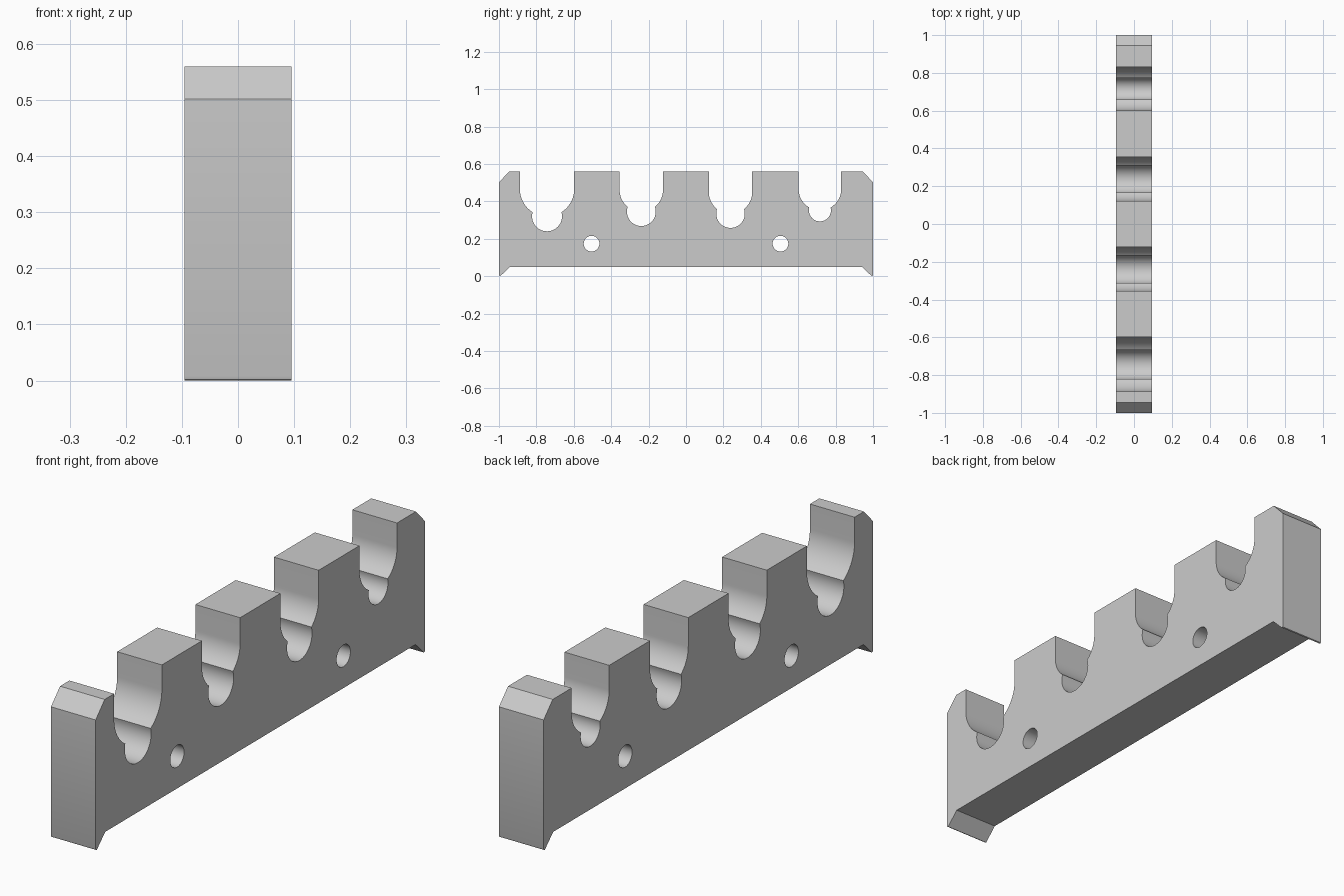
import bpy
import bmesh
from math import sin, cos, pi, acos, asin, radians

cube = bpy.data.objects.get("Cube")
if cube:
    bpy.data.objects.remove(cube, do_unlink=True)

HEIGHT = 0.56
HALF_WIDTH = 0.095
ARC_STEPS = 16

# Each slot: centre y, wide radius, narrow radius, height of narrow centre
SLOTS = [
    (-0.743, 0.145, 0.080, 0.320),
    (-0.239, 0.116, 0.077, 0.345),
    (0.238, 0.116, 0.076, 0.334),
    (0.716, 0.114, 0.059, 0.352),
]
HOLES = [-0.505, 0.505]
HOLE_RADIUS, HOLE_HEIGHT = 0.042, 0.174


def arc(cy, cz, r, start, end, steps):
    angles = [start + (end - start) * i / steps for i in range(steps + 1)]
    return [(cy + r * cos(a), cz + r * sin(a)) for a in angles]


def slot(cy, wide, narrow, low):
    """Keyhole-like notch: a round-bottomed slot with a smaller seat below."""
    high = low + wide
    meet = acos(1 - narrow ** 2 / (2 * wide ** 2))   # on the wide circle
    rise = asin(narrow / (2 * wide))                 # on the narrow circle
    pts = [(cy - wide, HEIGHT)]
    pts += arc(cy, high, wide, pi, 1.5 * pi - meet, ARC_STEPS)
    pts += arc(cy, low, narrow, pi - rise, 2 * pi + rise, ARC_STEPS * 2)[1:]
    pts += arc(cy, high, wide, 1.5 * pi + meet, 2 * pi, ARC_STEPS)[1:]
    pts.append((cy + wide, HEIGHT))
    return pts


# Side outline with chamfered top corners and small feet at both ends
end_profile = [(0.942, 0.05), (0.993, 0.0), (0.998, 0.002), (1.0, 0.008),
               (1.0, 0.502), (0.945, HEIGHT)]
outline = [(-y, z) for y, z in end_profile]
for values in SLOTS:
    outline += slot(*values)
outline += reversed(end_profile)

loops = [outline]
for y in HOLES:
    loops.append(arc(y, HOLE_HEIGHT, HOLE_RADIUS, 0, 2 * pi, 40)[:-1])

# Filled, extruded profile curve
curve = bpy.data.curves.new("rack_profile", "CURVE")
curve.dimensions = "2D"
curve.fill_mode = "BOTH"
curve.extrude = HALF_WIDTH
for pts in loops:
    spline = curve.splines.new("POLY")
    spline.points.add(len(pts) - 1)
    for point, (y, z) in zip(spline.points, pts):
        point.co = (y, z, 0, 1)
    spline.use_cyclic_u = True

rack = bpy.data.objects.new("notched_rack", curve)
bpy.context.collection.objects.link(rack)
rack.rotation_euler = (radians(90), 0, radians(90))

# Turn into a clean welded mesh
bpy.ops.object.select_all(action="DESELECT")
rack.select_set(True)
bpy.context.view_layer.objects.active = rack
bpy.ops.object.convert(target="MESH")
rack = bpy.context.object
bpy.ops.object.transform_apply(location=False, rotation=True, scale=False)
bm = bmesh.new()
bm.from_mesh(rack.data)
bmesh.ops.remove_doubles(bm, verts=bm.verts, dist=0.0002)
bmesh.ops.recalc_face_normals(bm, faces=bm.faces)
bm.to_mesh(rack.data)
bm.free()
bpy.ops.object.shade_smooth_by_angle(angle=radians(30))

# Single grey finish
grey = bpy.data.materials.new("light grey")
grey.use_nodes = True
color = (0.6, 0.6, 0.6, 1)
grey.diffuse_color = color
grey.node_tree.nodes["Principled BSDF"].inputs["Base Color"].default_value = color
rack.data.materials.clear()
rack.data.materials.append(grey)
